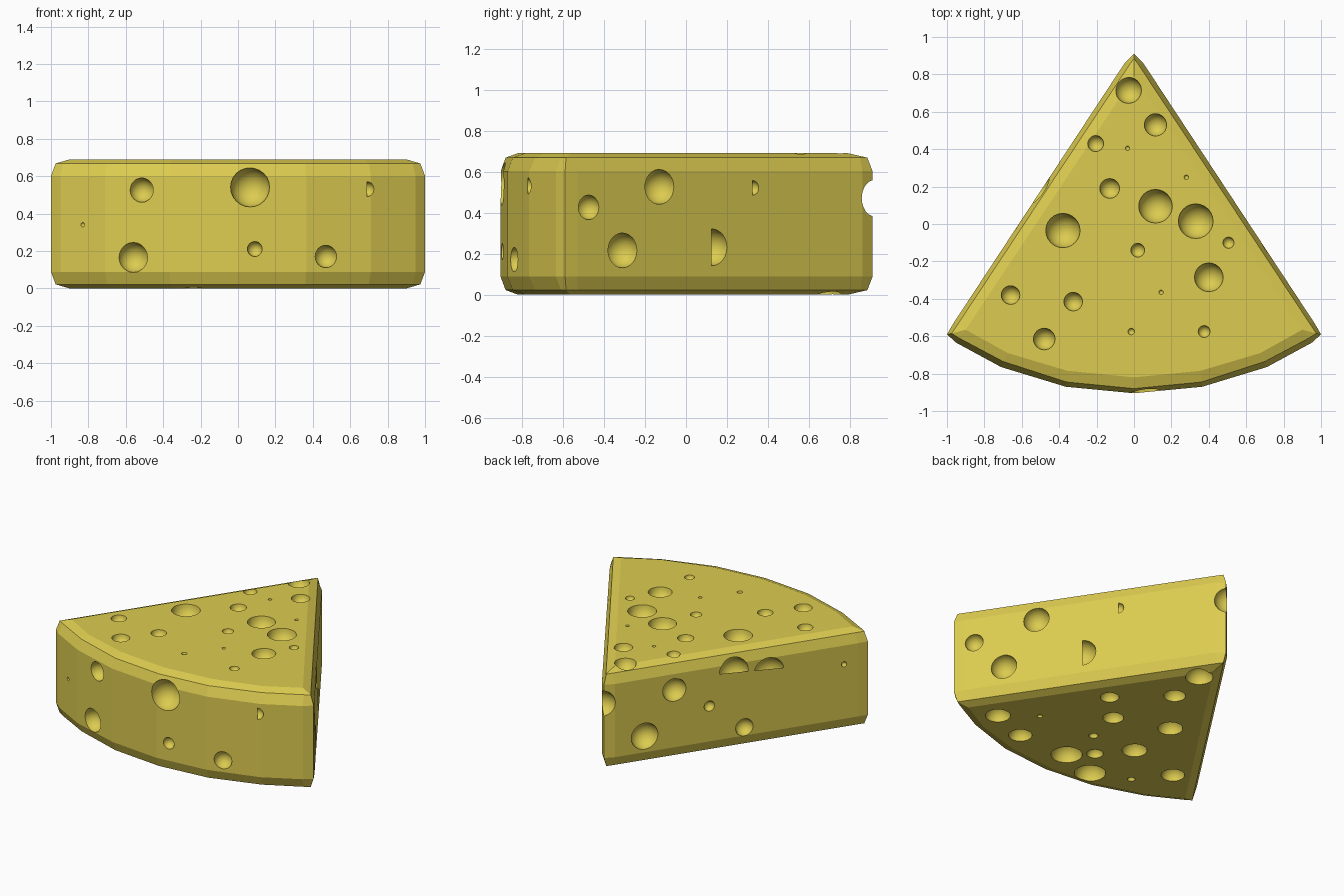
import bpy, bmesh
from mathutils import Matrix

if "Cube" in bpy.data.objects:
    bpy.data.objects.remove(bpy.data.objects["Cube"])

H = 0.69
mat = bpy.data.materials.new("cheese_yellow")
mat.diffuse_color = (0.72, 0.60, 0.08, 1)
mat.use_nodes = True
mat.node_tree.nodes["Principled BSDF"].inputs["Base Color"].default_value = mat.diffuse_color

# Right half of the wedge outline (tip to rind) at three bevel steps
outer = [(0, .91), (.05, .86), (.965, -.53), (1, -.59), (.95, -.635), (.71, -.765), (.365, -.87), (0, -.905)]
middle = [(0, .885), (.025, .85), (.938, -.53), (.975, -.585), (.935, -.61), (.70, -.735), (.36, -.845), (0, -.88)]
inner = [(0, .79), (0, .79), (.90, -.565), (.90, -.565), (.90, -.565), (.675, -.69), (.355, -.785), (0, -.82)]


def mirrored(half):
    return half + [(-x, y) for x, y in half[-2:0:-1]]


def finish(bm, name):
    mesh = bpy.data.meshes.new(name)
    bm.to_mesh(mesh)
    bm.free()
    mesh.materials.append(mat)
    ob = bpy.data.objects.new(name, mesh)
    bpy.context.collection.objects.link(ob)
    return ob


# Wedge body: stacked rings with a two-step bevel at top and bottom
bm = bmesh.new()
levels = [(inner, 0), (middle, .022), (outer, .088), (outer, H - .088), (middle, H - .022), (inner, H)]
rings = []
for half, z in levels:
    points = [(x + 0.0, y, z) for x, y in mirrored(half)]
    verts = {p: bm.verts.new(p) for p in dict.fromkeys(points)}
    rings.append([verts[p] for p in points])


def add_face(verts):
    bm.faces.new(list(dict.fromkeys(verts)))


n = len(rings[0])
for a, b in zip(rings, rings[1:]):
    for i in range(n):
        j = (i + 1) % n
        add_face((a[i], a[j], b[j], b[i]))
add_face(rings[0])
add_face(rings[-1])
bmesh.ops.recalc_face_normals(bm, faces=bm.faces[:])
wedge = finish(bm, "cheese_wedge")

# Hole positions on each side, with radius
top = [(-.03, .715, .07), (.115, .53, .06), (-.205, .43, .043), (-.035, .405, .012), (.28, .25, .012),
       (-.13, .19, .053), (.115, .095, .09), (.33, .015, .093), (-.38, -.035, .092), (.02, -.14, .037),
       (.505, -.1, .03), (.4, -.285, .077), (-.66, -.38, .05), (-.325, -.415, .05), (-.48, -.615, .058),
       (-.015, -.575, .018), (.375, -.575, .032), (.145, -.365, .012)]
bottom = [(.69, -.525, .08), (.42, -.625, .075), (.48, -.36, .018), (.035, -.625, .1), (-.23, -.71, .1),
          (-.095, -.5, .053), (.06, -.33, .03), (.11, -.075, .067), (.295, .11, .06), (-.26, -.305, .08),
          (-.255, .055, .08), (-.01, .39, .07), (.02, .67, .088), (-.65, -.39, .075), (-.48, -.6, .025)]
rind = [(-.515, .525, .065), (.065, .54, .105), (.69, .53, .04), (-.83, .34, .012),
        (-.56, .165, .08), (.09, .21, .04), (.47, .17, .06)]
right = [(-.475, .425, .06), (-.31, .215, .085), (-.13, .525, .085), (.01, .45, .045),
         (.125, .23, .09), (.325, .52, .036), (.71, .245, .1)]
left = [(.52, .49, .08), (.69, .2, .092), (.18, .545, .1), (-.02, .5, .105),
        (.32, .335, .036), (.12, .145, .06), (-.45, .47, .018)]


def side_x(y):
    return .05 + (.86 - y) * .915 / 1.39


def rind_y(x):
    pts = outer[:3:-1]
    for (x0, y0), (x1, y1) in zip(pts, pts[1:]):
        if abs(x) <= x1:
            return y0 + (y1 - y0) * (abs(x) - x0) / (x1 - x0)


holes = [(x, y, H, r) for x, y, r in top]
holes += [(x, y, 0, r) for x, y, r in bottom]
holes += [(x, rind_y(x), z, r) for x, z, r in rind]
holes += [(side_x(y), y, z, r) for y, z, r in right]
holes += [(-side_x(y), y, z, r) for y, z, r in left]
holes.append((0, .93, .47, .09))  # notch in the tip

# Round holes: one cutter made of smooth spheres
bm = bmesh.new()
for x, y, z, r in holes:
    bmesh.ops.create_uvsphere(bm, u_segments=24, v_segments=12, radius=r,
                              matrix=Matrix.Translation((x, y, z + .0007)))
for f in bm.faces:
    f.smooth = True
cutter = finish(bm, "hole_cutter")
cutter.hide_render = True

# Cut with the light solver, falling back if it left the body untouched
bpy.context.view_layer.objects.active = wedge
wedge.select_set(True)
for solver in ('MANIFOLD', 'FLOAT'):
    if len(wedge.data.vertices) < 200:
        mod = wedge.modifiers.new("holes", 'BOOLEAN')
        mod.operation = 'DIFFERENCE'
        mod.solver = solver
        mod.object = cutter
        bpy.ops.object.modifier_apply(modifier=mod.name)
